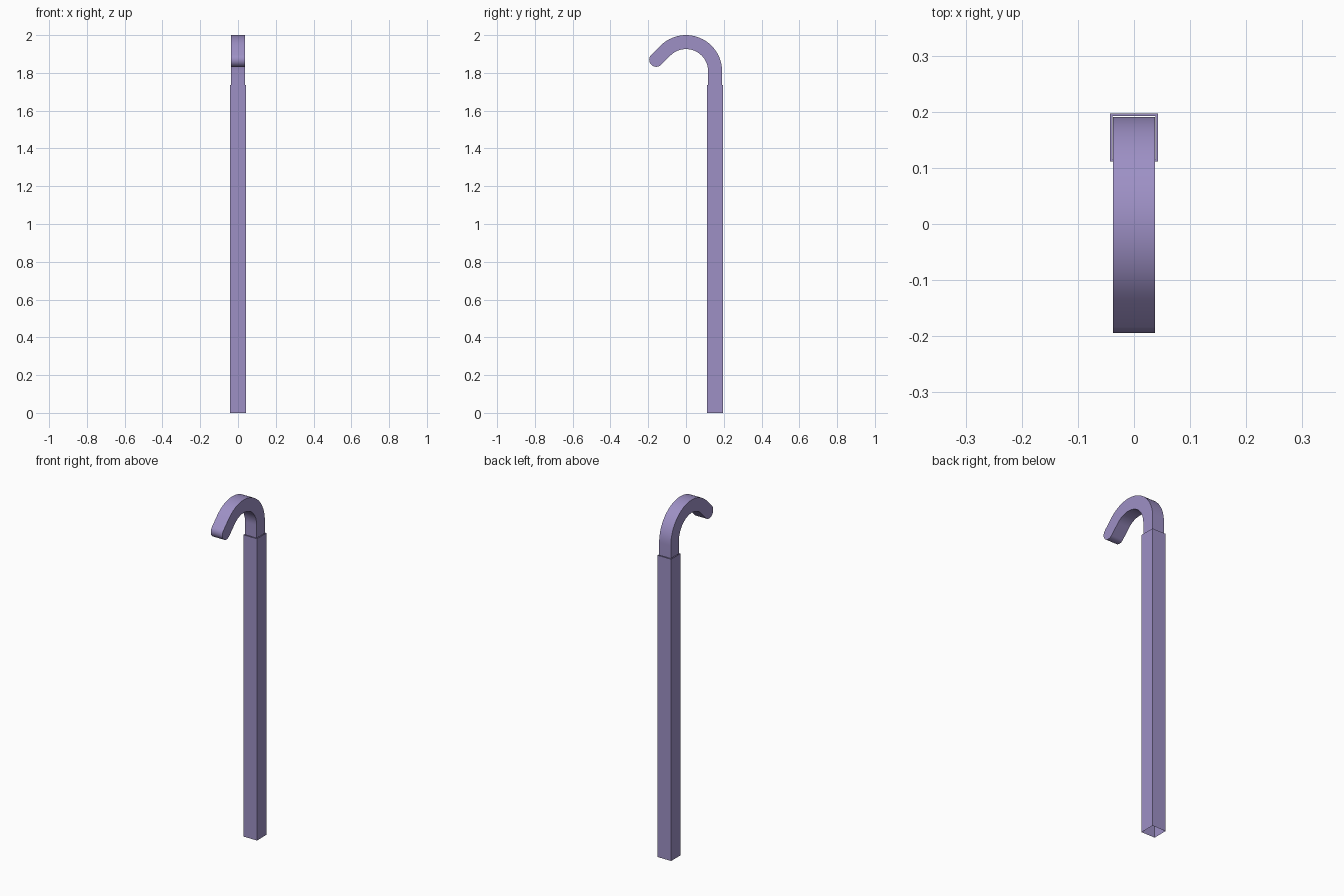
import bpy, bmesh
from math import sin, cos, pi
from mathutils import Vector

if "Cube" in bpy.data.objects:
    bpy.data.objects.remove(bpy.data.objects["Cube"])

SHAFT_Y = 0.154      # shaft axis = radius of the hook's centre line
SHAFT_HALF = 0.043
SHAFT_TOP = 1.735
HALF = 0.037         # half thickness of the hook
HOOK_Z = 1.809       # centre height of the bend

mat = bpy.data.materials.new("purple")
mat.diffuse_color = (0.34, 0.28, 0.56, 1)
mat.use_nodes = True
mat.node_tree.nodes["Principled BSDF"].inputs["Base Color"].default_value = mat.diffuse_color


def finish(bm, name, smooth=False):
    bmesh.ops.recalc_face_normals(bm, faces=bm.faces)
    mesh = bpy.data.meshes.new(name)
    bm.to_mesh(mesh)
    bm.free()
    mesh.materials.append(mat)
    obj = bpy.data.objects.new(name, mesh)
    bpy.context.collection.objects.link(obj)
    if smooth:
        bpy.ops.object.select_all(action='DESELECT')
        obj.select_set(True)
        bpy.context.view_layer.objects.active = obj
        bpy.ops.object.shade_smooth_by_angle(angle=pi / 5)
    return obj


# Shaft: square tube, open below, with a narrow ledge around the hook
bm = bmesh.new()
bmesh.ops.create_cube(bm, size=1)
for v in bm.verts:
    v.co = (v.co.x * 2 * SHAFT_HALF, SHAFT_Y + v.co.y * 2 * SHAFT_HALF,
            (v.co.z + 0.5) * SHAFT_TOP)
bm.normal_update()
top = next(f for f in bm.faces if f.normal.z > 0.9)
bottom = next(f for f in bm.faces if f.normal.z < -0.9)
bmesh.ops.inset_region(bm, faces=[top], thickness=SHAFT_HALF - HALF)
bmesh.ops.delete(bm, geom=[top, bottom], context='FACES')
finish(bm, "shaft")

# Hook side profile as (y, z) pairs: inner edge, outer edge
pairs = [((SHAFT_Y - HALF, SHAFT_TOP), (SHAFT_Y + HALF, SHAFT_TOP))]
steps = 24
for i in range(steps + 1):
    a = 0.75 * pi * i / steps
    pairs.append(tuple((r * cos(a), HOOK_Z + r * sin(a))
                       for r in (SHAFT_Y - HALF, SHAFT_Y + HALF)))

# Straight end running down at 45 degrees to a rounded tip
out = Vector((-1, 1)).normalized()
along = Vector((-1, -1)).normalized()
tip = Vector((0, HOOK_Z)) + out * SHAFT_Y + along * 0.069
for i in range(8):
    a = pi / 2 * i / 8
    mid = tip + along * HALF * sin(a)
    pairs.append((mid - out * HALF * cos(a), mid + out * HALF * cos(a)))

bm = bmesh.new()
rows = [[bm.verts.new((-HALF, p[0], p[1])) for p in pair] for pair in pairs]
for (a, b), (c, d) in zip(rows, rows[1:]):
    bm.faces.new((a, b, d, c))
end = tip + along * HALF
bm.faces.new((rows[-1][0], rows[-1][1], bm.verts.new((-HALF, end.x, end.y))))

# Give the profile its width, keeping the near side, and open the joint below
ret = bmesh.ops.extrude_face_region(bm, geom=bm.faces[:], use_keep_orig=True)
bmesh.ops.translate(bm, vec=(2 * HALF, 0, 0),
                    verts=[g for g in ret["geom"] if isinstance(g, bmesh.types.BMVert)])
joint = [f for f in bm.faces if all(abs(v.co.z - SHAFT_TOP) < 1e-5 for v in f.verts)]
bmesh.ops.delete(bm, geom=joint, context='FACES_ONLY')
finish(bm, "hook_handle", smooth=True)
